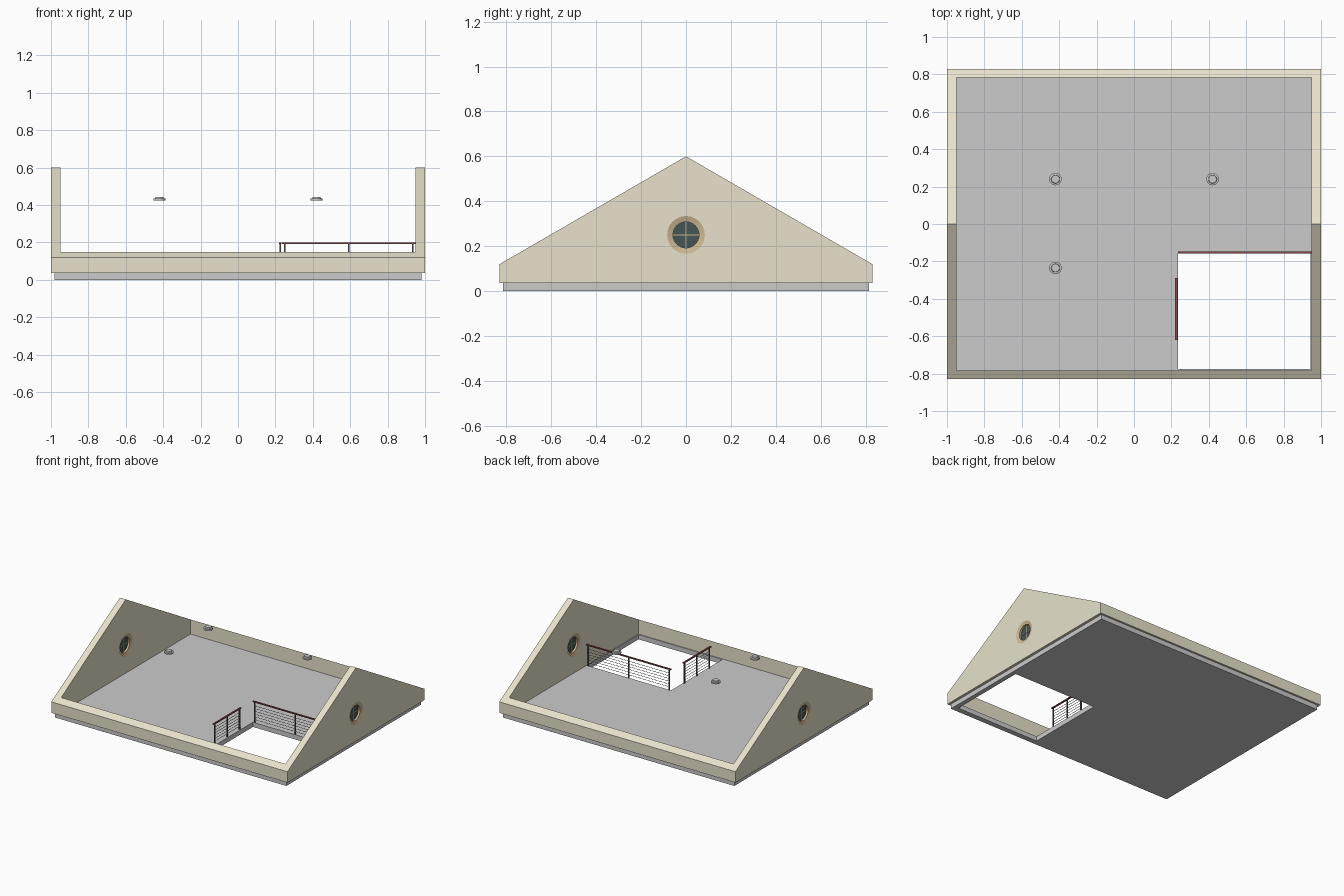
import bpy, bmesh, math
from mathutils import Matrix

if "Cube" in bpy.data.objects:
    bpy.data.objects.remove(bpy.data.objects["Cube"])


def material(name, rgb):
    m = bpy.data.materials.new(name)
    m.diffuse_color = (*rgb, 1)
    m.use_nodes = True
    m.node_tree.nodes["Principled BSDF"].inputs["Base Color"].default_value = m.diffuse_color
    return m


WALL = material("cream", (0.80, 0.76, 0.60))
WOOD = material("tan_wood", (0.62, 0.48, 0.30))
GLASS = material("dark_glass", (0.06, 0.09, 0.09))
RED = material("dark_red", (0.25, 0.07, 0.07))
METAL = material("dark_metal", (0.12, 0.10, 0.10))


def make(name, bm, mat=None):
    bmesh.ops.recalc_face_normals(bm, faces=bm.faces)
    me = bpy.data.meshes.new(name)
    bm.to_mesh(me)
    bm.free()
    ob = bpy.data.objects.new(name, me)
    bpy.context.collection.objects.link(ob)
    if mat:
        me.materials.append(mat)
    return ob


def add_box(bm, lo, hi):
    size = [h - l for l, h in zip(lo, hi)]
    mid = [(h + l) / 2 for l, h in zip(lo, hi)]
    bmesh.ops.create_cube(bm, size=1, matrix=Matrix.Translation(mid) @ Matrix.Diagonal((*size, 1)))


def box(name, lo, hi, mat=None):
    bm = bmesh.new()
    add_box(bm, lo, hi)
    return make(name, bm, mat)


def lathe(name, profile, loc, mat=None, along_x=False, closed=True):
    """Spin (radius, height) points round z, or round x."""
    bm = bmesh.new()
    vs = [bm.verts.new((r, 0, h)) for r, h in profile]
    pairs = list(zip(vs, vs[1:])) + ([(vs[-1], vs[0])] if closed else [])
    es = [bm.edges.new(p) for p in pairs]
    bmesh.ops.spin(bm, geom=vs + es, axis=(0, 0, 1), cent=(0, 0, 0), angle=math.tau, steps=32)
    bmesh.ops.remove_doubles(bm, verts=bm.verts, dist=1e-5)
    rot = Matrix.Rotation(math.pi / 2, 4, 'Y') if along_x else Matrix()
    bm.transform(Matrix.Translation(loc) @ rot)
    ob = make(name, bm, mat)
    bpy.context.view_layer.objects.active = ob
    bpy.ops.object.select_all(action='DESELECT')
    ob.select_set(True)
    bpy.ops.object.shade_smooth_by_angle(angle=math.radians(30))
    return ob


def cut(ob, cutter):
    m = ob.modifiers.new("cut", 'BOOLEAN')
    m.operation, m.solver, m.object = 'DIFFERENCE', 'EXACT', cutter
    bpy.context.view_layer.objects.active = ob
    bpy.ops.object.modifier_apply(modifier="cut")
    bpy.data.objects.remove(cutter)


# Floor slab with stair opening
floor = box("floor_slab", (-.98, -.815, 0), (.98, .815, .036))
cut(floor, box("stair_cutter", (.235, -.775, -.1), (.945, -.155, .2)))

# Attic walls: gable prism hollowed out, with round window openings
bm = bmesh.new()
outline = [(-.83, .036), (.83, .036), (.83, .12), (0, .6), (-.83, .12)]
face = bm.faces.new([bm.verts.new((-1, y, z)) for y, z in outline])
ext = bmesh.ops.extrude_face_region(bm, geom=[face])["geom"]
bmesh.ops.translate(bm, vec=(2, 0, 0), verts=[v for v in ext if isinstance(v, bmesh.types.BMVert)])
walls = make("attic_walls", bm, WALL)
cut(walls, box("room_cutter", (-.95, -.782, -.1), (.95, .782, 1)))
cut(walls, lathe("window_cutter", [(0, -1.2), (.084, -1.2), (.084, 1.2), (0, 1.2)],
                 (0, 0, .25), along_x=True, closed=False))

# Round windows in both gables
for s, side in ((-1, "left"), (1, "right")):
    c = (s * .975, 0, .25)
    lathe(f"{side}_window_frame", [(.058, -.018), (.084, -.025), (.084, .025), (.058, .018)],
          c, WOOD, along_x=True)
    lathe(f"{side}_window_glass", [(0, -.003), (.06, -.003), (.06, .003), (0, .003)],
          c, GLASS, along_x=True, closed=False)
    bm = bmesh.new()
    x = c[0]
    add_box(bm, (x - .007, -.059, .2475), (x + .007, .059, .2525))
    add_box(bm, (x - .006, -.0025, .191), (x + .006, .0025, .309))
    make(f"{side}_window_bars", bm, WOOD)


# Stair railings: built along local x, then placed
def railing(name, length, place):
    def finish(part, bm, mat):
        bm.transform(place)
        make(f"{name}_{part}", bm, mat)

    bm = bmesh.new()
    add_box(bm, (0, -.006, .192), (length, .006, .2))
    finish("handrail", bm, RED)
    bm = bmesh.new()
    for x in (.014, length / 2, length - .014):
        add_box(bm, (x - .004, -.004, .036), (x + .004, .004, .193))
    finish("posts", bm, METAL)
    bm = bmesh.new()
    for i in range(6):
        z = .06 + i * .021
        add_box(bm, (.014, -.001, z - .001), (length - .014, .001, z + .001))
    finish("wires", bm, METAL)


railing("back_railing", .713, Matrix.Translation((.235, -.153, 0)))
railing("side_railing", .33, Matrix.Translation((.226, -.62, 0)) @ Matrix.Rotation(math.pi / 2, 4, 'Z'))

# Recessed ceiling lights
for i, (x, y) in enumerate([(-.42, .24), (.42, .24), (-.42, -.235)]):
    lathe(f"ceiling_light_{i + 1}",
          [(0, .431), (.02, .431), (.021, .424), (.033, .424), (.033, .434), (.023, .436), (.021, .444), (0, .444)],
          (x, y, 0), closed=False)
